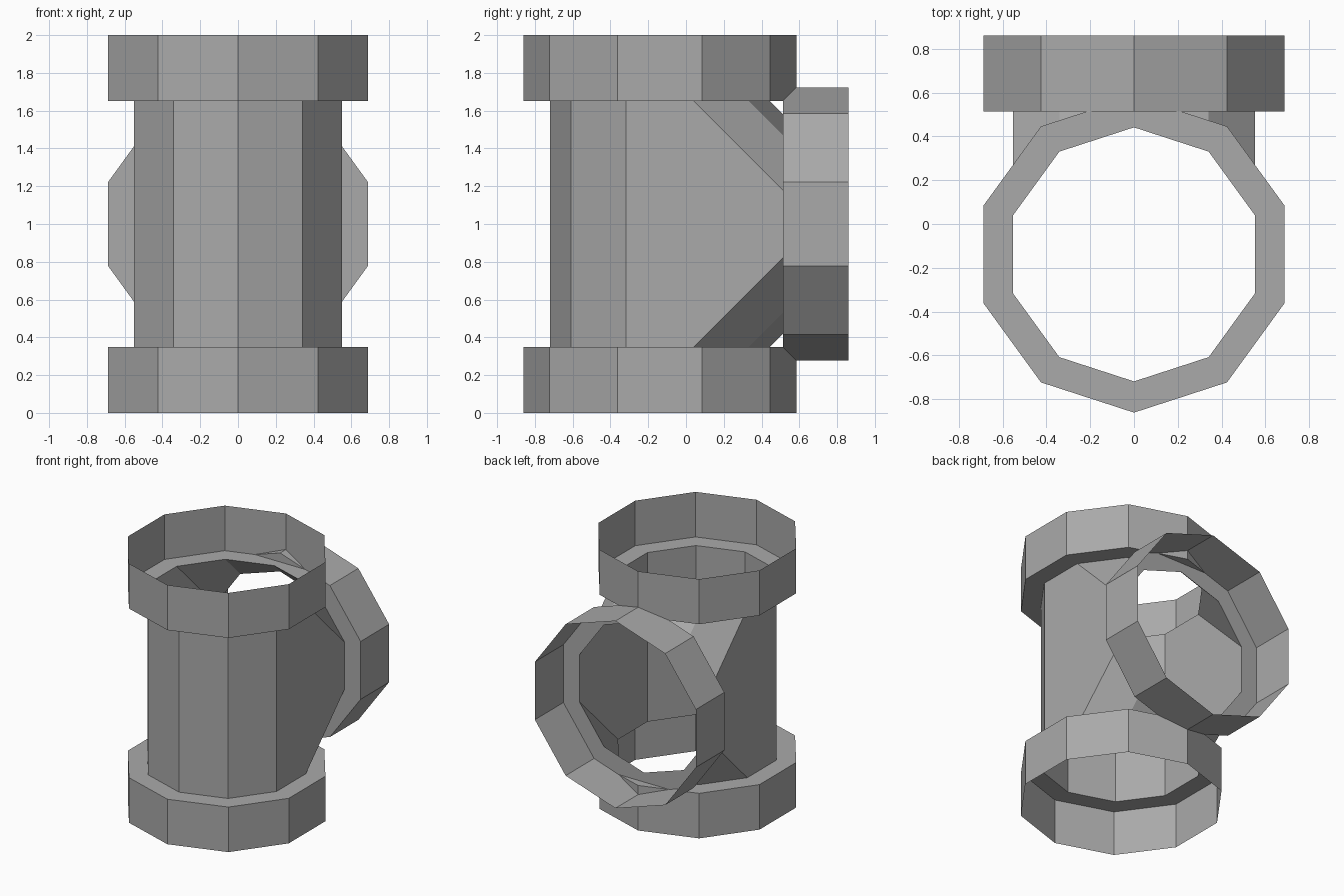
import bpy
import bmesh
import math
from mathutils import Matrix, Vector

if "Cube" in bpy.data.objects:
    bpy.data.objects.remove(bpy.data.objects["Cube"])

SIDES = 10
R_OUT = 0.7225                 # collar radius
R_IN = 0.58                    # pipe radius
LEDGE = 0.6525                 # distance from joint centre to collar ledge
END = 1.0                      # distance from joint centre to collar end
CENTRE = Vector((0, (R_OUT - 1) / 2, 1.0))

grey = bpy.data.materials.new("plain grey")
grey.diffuse_color = (0.4, 0.4, 0.4, 1)
grey.use_nodes = True
grey.node_tree.nodes["Principled BSDF"].inputs["Base Color"].default_value = grey.diffuse_color


def finish(bm, name):
    bmesh.ops.recalc_face_normals(bm, faces=bm.faces)
    bmesh.ops.translate(bm, verts=bm.verts, vec=CENTRE)
    mesh = bpy.data.meshes.new(name)
    bm.to_mesh(mesh)
    bm.free()
    mesh.materials.append(grey)
    obj = bpy.data.objects.new(name, mesh)
    bpy.context.collection.objects.link(obj)
    return obj


def ring(bm, radius, place):
    """Decagon of vertices; place(x, d) maps each corner into 3D."""
    step = 2 * math.pi / SIDES
    return [bm.verts.new(place(radius * math.sin(step * k), radius * math.cos(step * k)))
            for k in range(SIDES)]


def collar(name, place):
    """Open thin collar: flat ledge, then a straight wall."""
    bm = bmesh.new()
    rings = [ring(bm, r, lambda x, d, h=h: place(x, d, h))
             for r, h in ((R_IN, LEDGE), (R_OUT, LEDGE), (R_OUT, END))]
    for a, b in zip(rings, rings[1:]):
        for k in range(SIDES):
            n = (k + 1) % SIDES
            bm.faces.new((a[k], a[n], b[n], b[k]))
    finish(bm, name)


# Collars at the top, bottom and back openings
collar("top_collar", lambda x, d, h: (x, d, h))
collar("bottom_collar", lambda x, d, h: (x, d, -h))
collar("branch_collar", lambda x, d, h: (x, h, d))

# Tee body: straight pipe at the front, sloped gussets into the branch
bm = bmesh.new()
top = ring(bm, R_IN, lambda x, d: (x, d, LEDGE))
bottom = ring(bm, R_IN, lambda x, d: (x, d, -LEDGE))
upper = ring(bm, R_IN, lambda x, d: (x, LEDGE, d))       # branch mouth
lower = [upper[(5 - k) % SIDES] for k in range(SIDES)]   # same mouth, flipped

for k in (3, 4, 5, 6):                                   # front walls
    bm.faces.new((bottom[k], bottom[k + 1], top[k + 1], top[k]))
for k in (8, 9, 0, 1):                                   # 45 degree gussets
    n = (k + 1) % SIDES
    bm.faces.new((top[k], top[n], upper[n], upper[k]))
    bm.faces.new((bottom[k], bottom[n], lower[n], lower[k]))
for f, b in ((3, 2), (7, 8)):                            # flat six-sided cheeks
    bm.faces.new((bottom[f], bottom[b], lower[b], upper[b], top[b], top[f]))
finish(bm, "tee_body")
